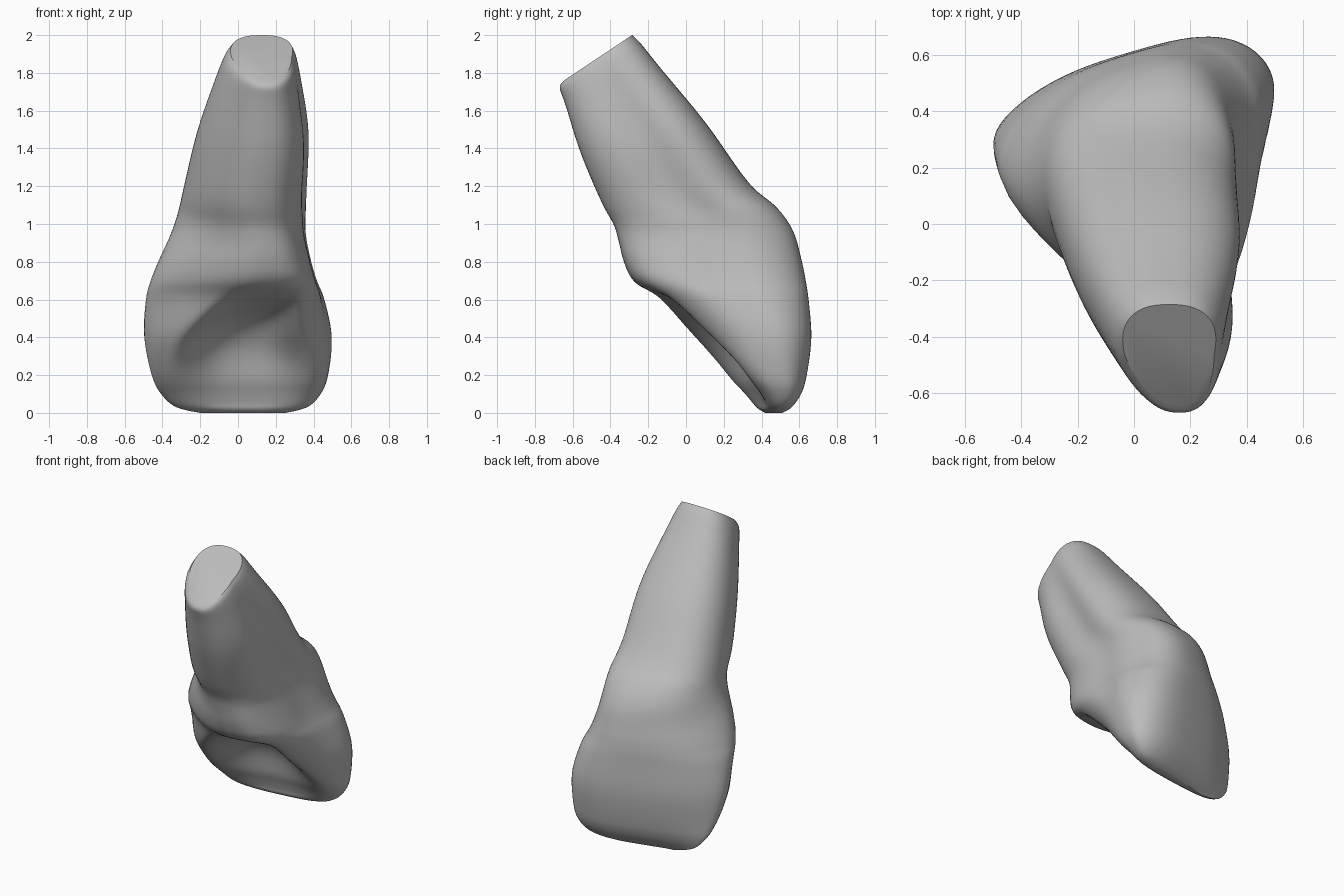
import bpy, bmesh, math

cube = bpy.data.objects.get("Cube")
if cube:
    bpy.data.objects.remove(cube, do_unlink=True)

SIDES, STEPS = 80, 6

# Key sections: z front, z back, y front, y back, x right, x left
SECTIONS = [
    (0, 0, .42, .51, -.2, .25),
    (.03, .03, .37, .56, -.33, .37),
    (.1, .1, .3, .61, -.41, .44),
    (.2, .2, .19, .64, -.46, .48),
    (.4, .4, .01, .665, -.5, .5),
    (.6, .6, -.16, .65, -.49, .46),
    (.7, .7, -.28, .635, -.465, .42),
    (.8, .8, -.33, .615, -.425, .39),
    (.92, .96, -.36, .57, -.36, .36),
    (1, 1.09, -.385, .48, -.32, .36),
    (1.12, 1.22, -.45, .33, -.29, .365),
    (1.38, 1.53, -.56, .11, -.22, .375),
    (1.62, 1.82, -.635, -.13, -.125, .335),
    (1.72, 1.95, -.668, -.235, -.075, .31),
    (1.76, 2, -.645, -.285, -.04, .29),
]


def blend(a, b, z):
    t = min(max((z - a) / (b - a), 0), 1)
    return t * t * (3 - 2 * t)


def spline(p, q, r, s, t):
    return [b + .5 * t * (c - a + t * (2 * a - 5 * b + 4 * c - d + t * (3 * (b - c) + d - a)))
            for a, b, c, d in zip(p, q, r, s)]


def fit(values, low, high):
    a, b = min(values), max(values)
    return [low + (v - a) * (high - low) / (b - a) for v in values]


def power(value, n):
    return math.copysign(abs(value) ** (2 / n), value)


def ring(section):
    """One closed outline: a tapered, sheared oval with the hollow behind the ridges."""
    zf, zb, yf, yb, x0, x1 = section
    z = (zf + zb) / 2
    root = blend(.85, 1.2, z)
    shear = .14 * (1 - root)
    n = 2.8 - .3 * blend(.4, 1, z)
    taper = .15 + .33 * blend(.1, .75, z) - .1 * root
    drift = .04 + .36 * blend(.35, .75, z) - .2 * root
    groove = .1 * root * (1 - blend(1.5, 1.9, z))
    rounding = .13 * (1 - root)
    angles = [math.tau * i / SIDES for i in range(SIDES)]
    us = [power(math.cos(a), n) for a in angles]
    vs = [power(math.sin(a), n) for a in angles]
    xs = []
    for u, v in zip(us, vs):
        dent = groove * math.exp(-(v / .35) ** 2) if u > 0 else 0
        narrowing = taper * ((1 - v) / 2) ** 1.5 + rounding * blend(.1, 1, v)
        xs.append(u * (1 - narrowing - dent) - drift * min(v, 0))
    xs = fit(xs, x0, x1)
    mid, half = (x0 + x1) / 2, (x1 - x0) / 2
    depth = (yb - yf) / 2 - .6 * shear * half
    ys = [depth * v + shear * (1 + max(v, 0)) * (x - mid) for x, v in zip(xs, vs)]
    ys = fit(ys, yf, yb)
    hollow = .27 * blend(-.06, .45, z) * blend(0, .05, z) * (1 - blend(.48, .68, z))
    width = .9 - .22 * blend(.2, .6, z)
    points = []
    for x, y, u, v in zip(xs, ys, us, vs):
        height = zf + (zb - zf) * (y - yf) / (yb - yf)
        if v < 0 and abs(u) < width:
            y += hollow * (1 - abs(u / width) ** 2.6) ** 1.5
        points.append((x, y, height))
    return points


# Loft the crown and root as one surface
bm = bmesh.new()
padded = [SECTIONS[0]] + SECTIONS + [SECTIONS[-1]]
outlines = [ring(spline(*padded[i:i + 4], k / STEPS))
            for i in range(len(SECTIONS) - 1) for k in range(STEPS)]
outlines.append(ring(SECTIONS[-1]))
loops = [[bm.verts.new(p) for p in outline] for outline in outlines]
for low, high in zip(loops, loops[1:]):
    for i in range(SIDES):
        j = (i + 1) % SIDES
        bm.faces.new((low[i], low[j], high[j], high[i]))

# Close the biting edge and the cut root tip
bm.faces.new(loops[0][::-1])
bm.faces.new(loops[-1])
for _ in range(3):
    bmesh.ops.smooth_vert(bm, verts=[v for l in loops[4:-8] for v in l], factor=.5,
                          use_axis_x=True, use_axis_y=True, use_axis_z=True)
bmesh.ops.recalc_face_normals(bm, faces=bm.faces)

mesh = bpy.data.meshes.new("tooth")
bm.to_mesh(mesh)
bm.free()
tooth = bpy.data.objects.new("tooth", mesh)
bpy.context.collection.objects.link(tooth)

# Single plain grey
grey = bpy.data.materials.new("plain grey")
grey.use_nodes = True
colour = (.5, .5, .5, 1)
grey.diffuse_color = colour
grey.node_tree.nodes["Principled BSDF"].inputs["Base Color"].default_value = colour
mesh.materials.append(grey)

bpy.context.view_layer.objects.active = tooth
tooth.select_set(True)
bpy.ops.object.shade_smooth_by_angle(angle=math.radians(40))
